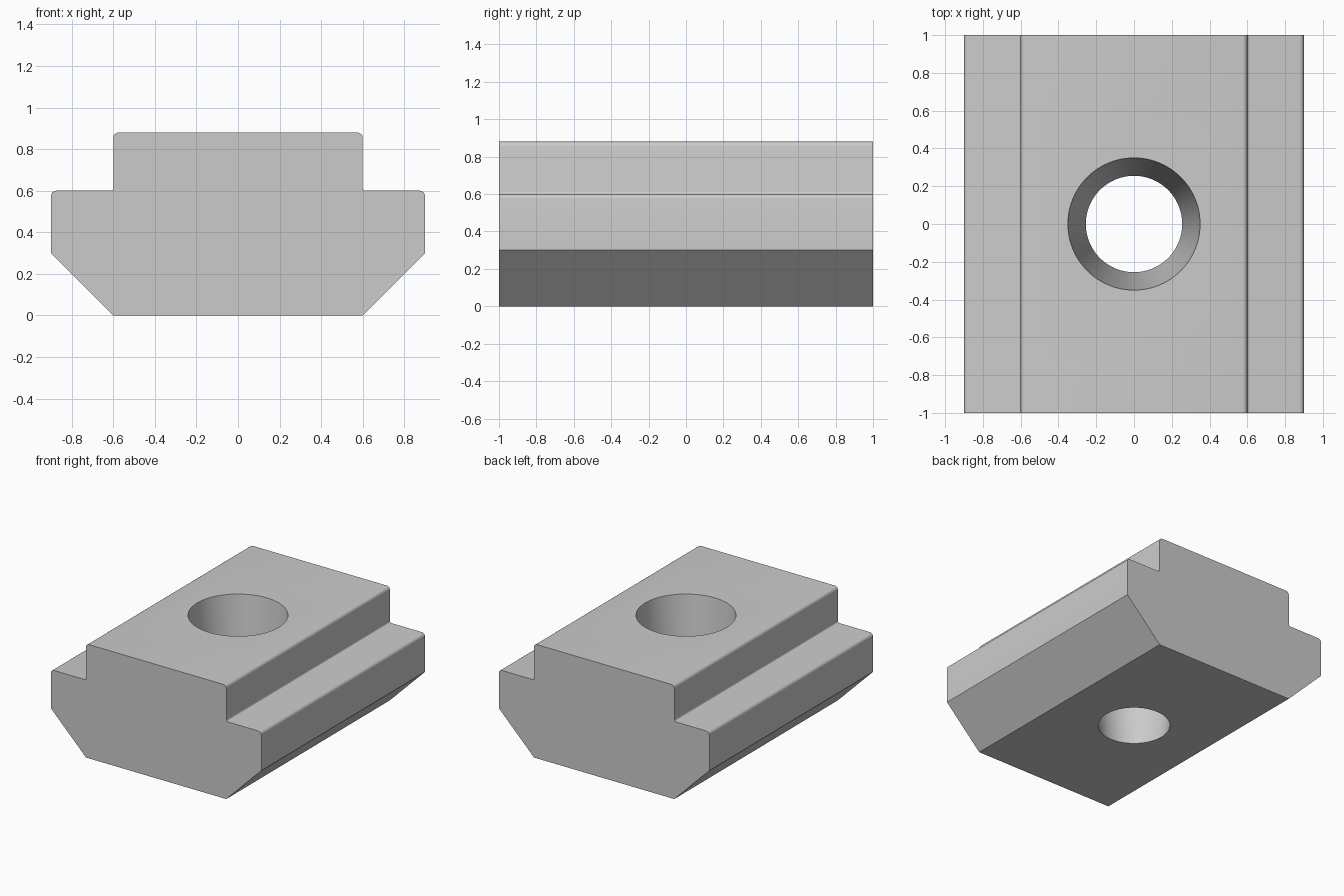
import bpy, bmesh, math

cube = bpy.data.objects.get("Cube")
if cube:
    bpy.data.objects.remove(cube, do_unlink=True)

HEIGHT, STEP, CHAMFER = 0.88, 0.6, 0.3
WIDE, NARROW, HALF_LENGTH = 0.9, 0.6, 1.0
TOP_R, BOTTOM_R = 0.35, 0.255

# Plain grey metal
grey = bpy.data.materials.new("grey metal")
grey.use_nodes = True
colour = (0.6, 0.6, 0.6, 1)
grey.diffuse_color = colour
grey.node_tree.nodes["Principled BSDF"].inputs["Base Color"].default_value = colour


def make_object(name, bm):
    mesh = bpy.data.meshes.new(name)
    bm.to_mesh(mesh)
    bm.free()
    mesh.materials.append(grey)
    obj = bpy.data.objects.new(name, mesh)
    bpy.context.collection.objects.link(obj)
    return obj


def round_edges(bm, corners, radius):
    """Round the lengthwise edges that run through the given profile corners."""
    def at_corner(v):
        return any(abs(abs(v.co.x) - x) + abs(v.co.z - z) < 1e-4 for x, z in corners)
    edges = [e for e in bm.edges if all(at_corner(v) for v in e.verts)
             and abs(e.verts[0].co.y - e.verts[1].co.y) > HALF_LENGTH]
    bmesh.ops.bevel(bm, geom=edges, offset=radius, segments=4, profile=0.5, affect='EDGES')


# Stepped body: mirrored half profile, extruded along y
half = [(NARROW, 0), (WIDE, CHAMFER), (WIDE, STEP), (NARROW, STEP), (NARROW, HEIGHT)]
profile = half + [(-x, z) for x, z in reversed(half)]
bm = bmesh.new()
face = bm.faces.new([bm.verts.new((x, -HALF_LENGTH, z)) for x, z in profile])
extruded = bmesh.ops.extrude_face_region(bm, geom=[face])["geom"]
bmesh.ops.translate(bm, vec=(0, 2 * HALF_LENGTH, 0),
                    verts=[g for g in extruded if isinstance(g, bmesh.types.BMVert)])
bmesh.ops.recalc_face_normals(bm, faces=bm.faces)
round_edges(bm, [(NARROW, HEIGHT), (WIDE, STEP)], 0.025)
round_edges(bm, [(NARROW, STEP)], 0.012)
body = make_object("slot_nut_body", bm)

# Tapered through hole
margin = 0.1
flare = (TOP_R - BOTTOM_R) / HEIGHT * margin
bm = bmesh.new()
bmesh.ops.create_cone(bm, cap_ends=True, segments=96, radius1=BOTTOM_R - flare,
                      radius2=TOP_R + flare, depth=HEIGHT + 2 * margin)
bmesh.ops.translate(bm, verts=bm.verts, vec=(0, 0, HEIGHT / 2))
cutter = make_object("hole_cutter", bm)
cutter.hide_render = True

cut = body.modifiers.new("hole", 'BOOLEAN')
cut.operation, cut.solver, cut.object = 'DIFFERENCE', 'EXACT', cutter
bpy.ops.object.select_all(action='DESELECT')
body.select_set(True)
bpy.context.view_layer.objects.active = body
bpy.ops.object.modifier_apply(modifier=cut.name)
bpy.data.objects.remove(cutter, do_unlink=True)

# Smooth fillets and hole, sharp corners
bpy.ops.object.shade_smooth_by_angle(angle=math.radians(30))
